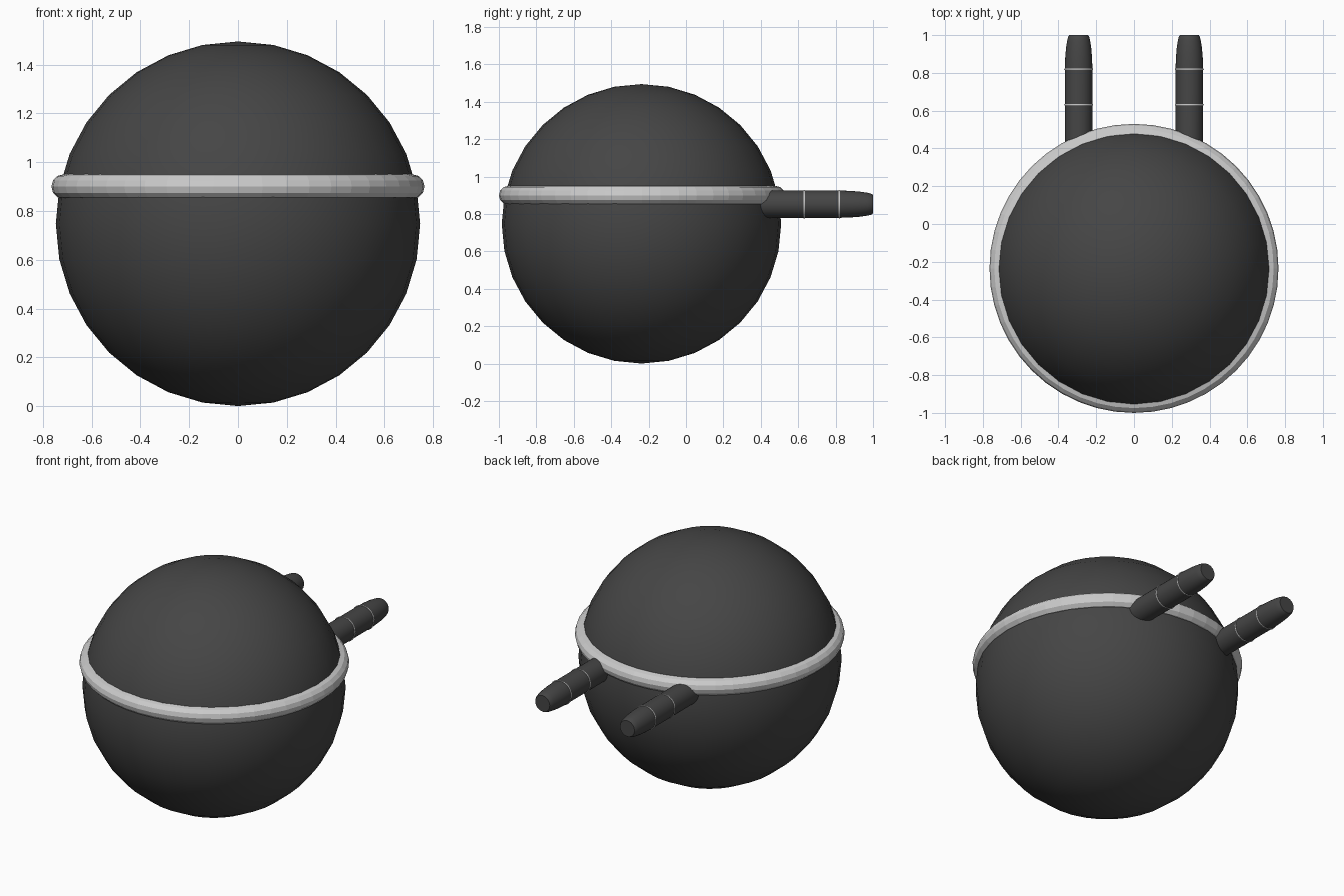
import bpy, bmesh, math

if "Cube" in bpy.data.objects:
    bpy.data.objects.remove(bpy.data.objects["Cube"])

CY = -0.235                      # y centre of the ball and its band


def material(name, value):
    m = bpy.data.materials.new(name)
    m.diffuse_color = (value, value, value, 1)
    m.use_nodes = True
    m.node_tree.nodes["Principled BSDF"].inputs["Base Color"].default_value = m.diffuse_color
    return m


dark = material("dark_grey", 0.06)
light = material("light_grey", 0.6)


def finish(name, mat, smooth_angle=None):
    o = bpy.context.object
    o.name = name
    o.data.materials.append(mat)
    if smooth_angle is not None:
        bpy.ops.object.shade_smooth_by_angle(angle=math.radians(smooth_angle))
    return o


def lathe_y(name, profile, x, z, mat, sides=32):
    """Closed solid turned around an axis along y; profile is (y, radius)."""
    bm = bmesh.new()
    loops = []
    for y, r in profile:
        loops.append([bm.verts.new((x + r * math.cos(math.tau * i / sides), y,
                                    z + r * math.sin(math.tau * i / sides)))
                      for i in range(sides)])
    for a, b in zip(loops, loops[1:]):
        for i in range(sides):
            j = (i + 1) % sides
            bm.faces.new((a[i], b[i], b[j], a[j]))
    bm.faces.new(loops[0])
    bm.faces.new(loops[-1][::-1])
    bmesh.ops.recalc_face_normals(bm, faces=bm.faces)
    me = bpy.data.meshes.new(name)
    bm.to_mesh(me)
    bm.free()
    o = bpy.data.objects.new(name, me)
    bpy.context.collection.objects.link(o)
    bpy.ops.object.select_all(action='DESELECT')
    o.select_set(True)
    bpy.context.view_layer.objects.active = o
    return finish(name, mat, 40)


# Ball body
bpy.ops.mesh.primitive_uv_sphere_add(segments=32, ring_count=16, radius=0.747,
                                     location=(0, CY - 0.003, 0.748))
finish("ball_body", dark, 40)

# Raised band around the ball
bpy.ops.mesh.primitive_torus_add(major_segments=48, minor_segments=12,
                                 major_radius=0.714, minor_radius=0.051,
                                 location=(0, CY, 0.9))
finish("band", light)

# Pair of rear prongs, each with two thin seam rings
PZ, PR = 0.853, 0.073
for side, x in (("left", -0.293), ("right", 0.293)):
    lathe_y("prong_" + side,
            [(0.36, PR), (0.82, PR), (0.88, 0.071), (0.93, 0.067),
             (0.97, 0.061), (0.99, 0.056), (1.0, 0.050)],
            x, PZ, dark)
    for n, y in enumerate((0.632, 0.82), 1):
        bpy.ops.mesh.primitive_torus_add(major_segments=32, minor_segments=6,
                                         major_radius=PR, minor_radius=0.004,
                                         location=(x, y, PZ),
                                         rotation=(math.pi / 2, 0, 0))
        finish(f"prong_seam_{side}_{n}", light, 60)
